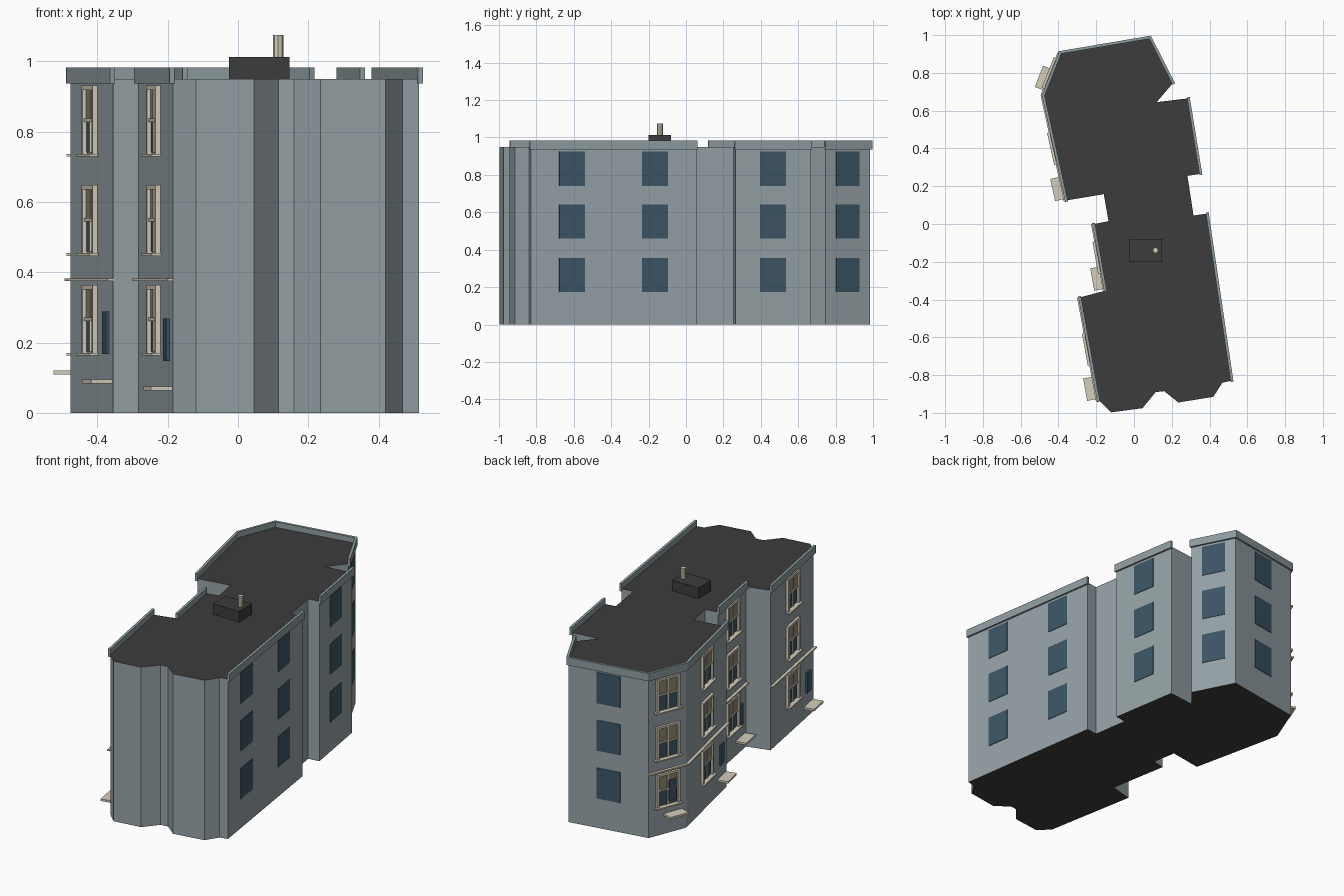
import bpy, bmesh, math
from mathutils import Vector

if "Cube" in bpy.data.objects:
    bpy.data.objects.remove(bpy.data.objects["Cube"])


def material(name, rgb):
    m = bpy.data.materials.new(name)
    m.diffuse_color = (*rgb, 1)
    m.use_nodes = True
    m.node_tree.nodes["Principled BSDF"].inputs["Base Color"].default_value = m.diffuse_color
    return m


WALL = material("grey wall", (0.305, 0.363, 0.386))
CAP = material("parapet grey", (0.275, 0.335, 0.355))
ROOF = material("dark roof", (0.046, 0.046, 0.045))
GLASS = material("blue glass", (0.046, 0.091, 0.130))
TRIM = material("beige trim", (0.66, 0.61, 0.49))
BLIND = material("tan blind", (0.30, 0.25, 0.165))

# Building footprint, counter-clockwise from the front left corner
PLAN = [(-.185, -.935), (-.12, -.997), (.045, -.975), (.115, -.89), (.16, -.885),
        (.235, -.945), (.42, -.915), (.468, -.84), (.515, -.83), (.385, .055),
        (.315, .045), (.283, .255), (.35, .265), (.285, .665), (.12, .645),
        (.205, .745), (.083, .985), (-.388, .905), (-.477, .68), (-.355, .125),
        (-.16, .158), (-.135, .015), (-.21, 0), (-.148, -.352), (-.284, -.388)]
ROOF_Z = 0.95
FLOORS = [(.175, .357), (.459, .641), (.741, .925)]
parts = {}


def part(name, mat):
    if name not in parts:
        parts[name] = (bmesh.new(), [mat])
    return parts[name][0]


def prism(bm, outline, z0, z1):
    low = [bm.verts.new((x, y, z0)) for x, y in outline]
    high = [bm.verts.new((x, y, z1)) for x, y in outline]
    n = len(outline)
    bm.faces.new(low[::-1])
    bm.faces.new(high)
    for i in range(n):
        j = (i + 1) % n
        bm.faces.new((low[i], low[j], high[j], high[i]))


class Wall:
    """One straight side of the plan; boxes are placed along and out from it."""
    def __init__(self, i):
        self.a, b = Vector(PLAN[i]), Vector(PLAN[(i + 1) % len(PLAN)])
        self.length = (b - self.a).length
        self.d = (b - self.a).normalized()
        self.n = Vector((self.d.y, -self.d.x))

    def box(self, name, mat, s, w, z0, z1, out0, out1):
        p = [self.a + self.d * (s + k * w / 2) + self.n * o
             for k, o in ((-1, out1), (1, out1), (1, out0), (-1, out0))]
        prism(part(name, mat), p, z0, z1)


# Main building body: grey sides, dark roof and underside
body = part("building_body", WALL)
parts["building_body"][1].append(ROOF)
prism(body, PLAN, 0, ROOF_Z)
for f in body.faces:
    f.normal_update()
    f.material_index = 1 if abs(f.normal.z) > 0.5 else 0

# Parapets
for i in (8, 12, 15, 16, 17, 18, 22, 24):
    w = Wall(i)
    w.box("parapet", CAP, w.length / 2, w.length + .012, .937, .983, -.004, .011)

# Plain windows on the right and back sides
for i, spots in ((8, (.25, .75)), (12, (.5,)), (15, (.5,)), (16, (.5,))):
    w = Wall(i)
    for t in spots:
        for z0, z1 in FLOORS:
            w.box("plain_window", GLASS, t * w.length, .14, z0, z1, -.002, .003)


def sash_window(w, s, z0, z1):
    mid = (z0 + z1) / 2
    w.box("sash_glass", GLASS, s, .13, z0, z1, -.002, .002)
    w.box("window_blind", BLIND, s, .125, mid, z1, 0, .004)
    for k in (-1, 1):
        w.box("window_frame", TRIM, s + k * .068, .016, z0 - .008, z1 + .007, 0, .014)
    w.box("window_frame", TRIM, s, .12, z1 - .006, z1 + .007, 0, .014)
    w.box("window_frame", TRIM, s, .12, mid - .005, mid + .005, 0, .009)
    w.box("window_frame", TRIM, s, .008, z0, z1, 0, .008)
    w.box("window_sill", TRIM, s, .172, z0 - .012, z0 - .004, 0, .026)


# Left side: framed windows, belt course, doors and entrance slabs
for i, slab_z, gap in ((17, .109, .085), (18, .083, .07), (22, .075, .07), (24, .063, .07)):
    w = Wall(i)
    for z0, z1 in FLOORS:
        sash_window(w, w.length / 2, z0, z1)
    w.box("belt_course", TRIM, w.length / 2, w.length + .006, .375, .383, 0, .017)
    s = w.length - gap
    w.box("door", GLASS, s - .008, .05, slab_z + .085, slab_z + .205, 0, .010)
    w.box("entrance_slab", TRIM, s, .12, slab_z, slab_z + .012, 0, .062)

# Rooftop housing and vent pipe
prism(part("roof_housing", ROOF),
      [(-.025, -.2), (.147, -.2), (.147, -.08), (-.025, -.08)], ROOF_Z, 1.013)
prism(part("vent_pipe", TRIM),
      [(.114 + .015 * math.cos(k * math.pi / 4), -.139 + .015 * math.sin(k * math.pi / 4))
       for k in range(8)], 1.0, 1.075)

# Turn each part into an object
for name, (bm, mats) in parts.items():
    mesh = bpy.data.meshes.new(name)
    bm.to_mesh(mesh)
    bm.free()
    for m in mats:
        mesh.materials.append(m)
    bpy.context.collection.objects.link(bpy.data.objects.new(name, mesh))
